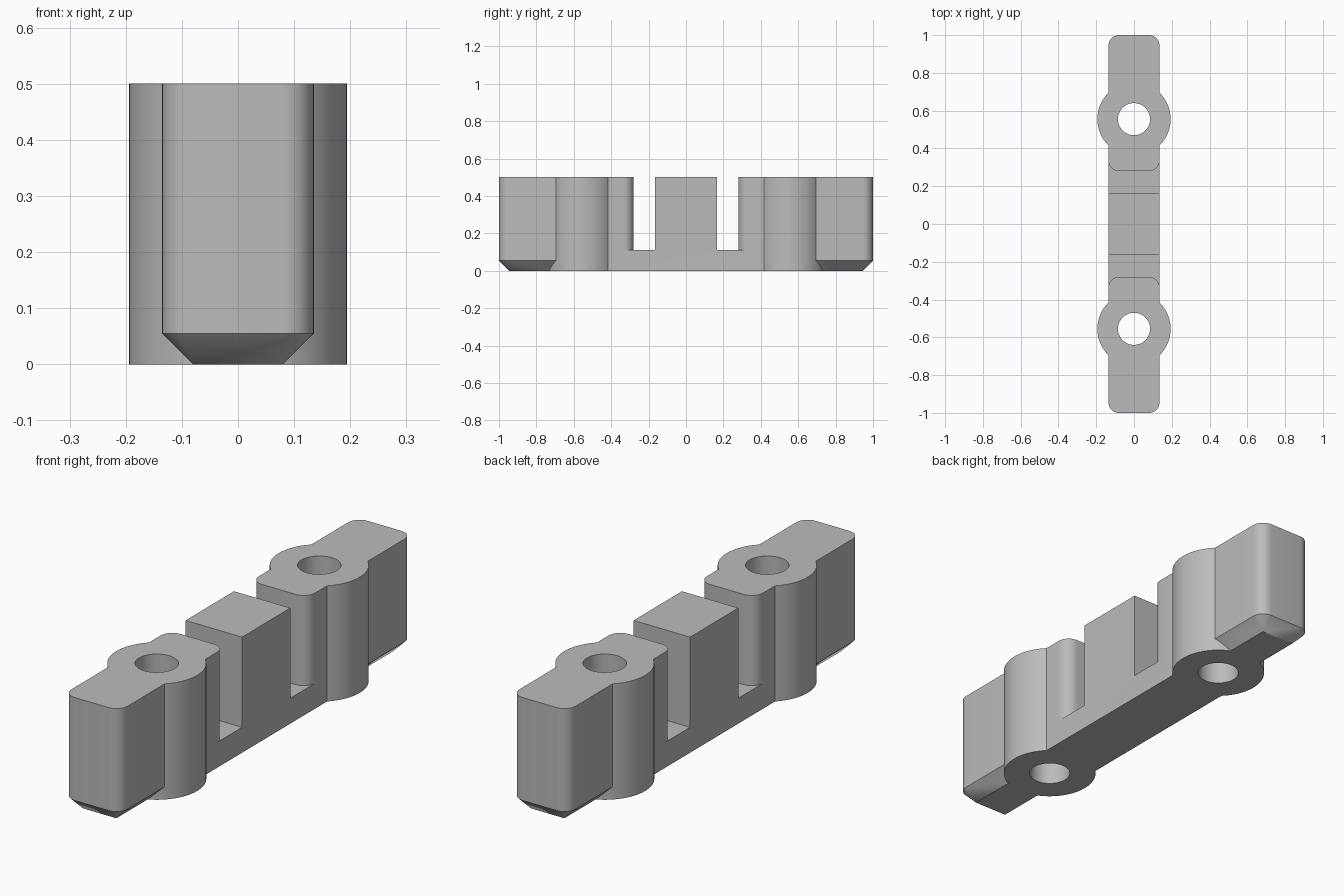
import bpy
import bmesh
import math
from mathutils import Matrix

cube = bpy.data.objects.get("Cube")
if cube:
    bpy.data.objects.remove(cube, do_unlink=True)

HALF_WIDTH = 0.135
HEIGHT = 0.5
FLOOR = 0.11
CHAMFER = 0.055
BOSS_Y = 0.555

grey = bpy.data.materials.new("mid grey")
grey.use_nodes = True
grey.diffuse_color = (0.5, 0.5, 0.5, 1)
grey.node_tree.nodes["Principled BSDF"].inputs["Base Color"].default_value = grey.diffuse_color


def add_object(name, bm):
    bmesh.ops.recalc_face_normals(bm, faces=bm.faces)
    mesh = bpy.data.meshes.new(name)
    bm.to_mesh(mesh)
    bm.free()
    mesh.materials.append(grey)
    obj = bpy.data.objects.new(name, mesh)
    bpy.context.collection.objects.link(obj)
    return obj


def box(name, half_length, height):
    bm = bmesh.new()
    size = Matrix.Diagonal((2 * HALF_WIDTH, 2 * half_length, height, 1))
    bmesh.ops.create_cube(bm, size=1, matrix=Matrix.Translation((0, 0, height / 2)) @ size)
    return add_object(name, bm)


def cylinder(name, radius, y, z0, z1):
    bm = bmesh.new()
    bmesh.ops.create_cone(bm, cap_ends=True, segments=96, radius1=radius, radius2=radius,
                          depth=z1 - z0, matrix=Matrix.Translation((0, y, (z0 + z1) / 2)))
    return add_object(name, bm)


def tower(name, y0, y1, steps=10):
    """Rounded block whose bottom chamfer runs the corners down to points."""
    bm = bmesh.new()
    rings = []
    for radius, z in ((0, 0), (CHAMFER, CHAMFER), (CHAMFER, HEIGHT)):
        ring = []
        for corner, (sx, sy) in enumerate(((1, 1), (-1, 1), (-1, -1), (1, -1))):
            cx = sx * (HALF_WIDTH - CHAMFER)
            cy = (y0 + y1) / 2 + sy * ((y1 - y0) / 2 - CHAMFER)
            for i in range(steps + 1):
                a = (corner + i / steps) * math.pi / 2
                ring.append(bm.verts.new((cx + radius * math.cos(a), cy + radius * math.sin(a), z)))
        rings.append(ring)
    count = len(rings[0])
    for low, high in zip(rings, rings[1:]):
        for i in range(count):
            j = (i + 1) % count
            bm.faces.new((low[i], low[j], high[j], high[i]))
    bm.faces.new(rings[0])
    bm.faces.new(rings[-1])
    bmesh.ops.remove_doubles(bm, verts=bm.verts, dist=0.0001)
    return add_object(name, bm)


def combine(body, part, operation):
    mod = body.modifiers.new(part.name, 'BOOLEAN')
    mod.operation = operation
    mod.solver = 'EXACT'
    mod.object = part
    bpy.context.view_layer.objects.active = body
    bpy.ops.object.modifier_apply(modifier=mod.name)
    bpy.data.objects.remove(part, do_unlink=True)


# Base rail with the raised centre block
body = box("clamp_bar", BOSS_Y, FLOOR)
combine(body, box("centre_block", 0.165, HEIGHT), 'UNION')

# End towers, round bosses and screw holes
for side in (-1, 1):
    y0, y1 = sorted((side * 0.28, side))
    combine(body, tower("end_tower", y0, y1), 'UNION')
    combine(body, cylinder("boss", 0.194, side * BOSS_Y, 0, HEIGHT), 'UNION')
for side in (-1, 1):
    combine(body, cylinder("screw_hole", 0.085, side * BOSS_Y, -0.1, HEIGHT + 0.1), 'DIFFERENCE')

# Merge coplanar pieces and smooth the round walls
bm = bmesh.new()
bm.from_mesh(body.data)
bmesh.ops.remove_doubles(bm, verts=bm.verts, dist=0.0001)
bmesh.ops.dissolve_limit(bm, angle_limit=math.radians(0.5), verts=bm.verts, edges=bm.edges)
bm.to_mesh(body.data)
bm.free()
bpy.ops.object.select_all(action='DESELECT')
body.select_set(True)
bpy.context.view_layer.objects.active = body
bpy.ops.object.shade_smooth_by_angle(angle=math.radians(25))
